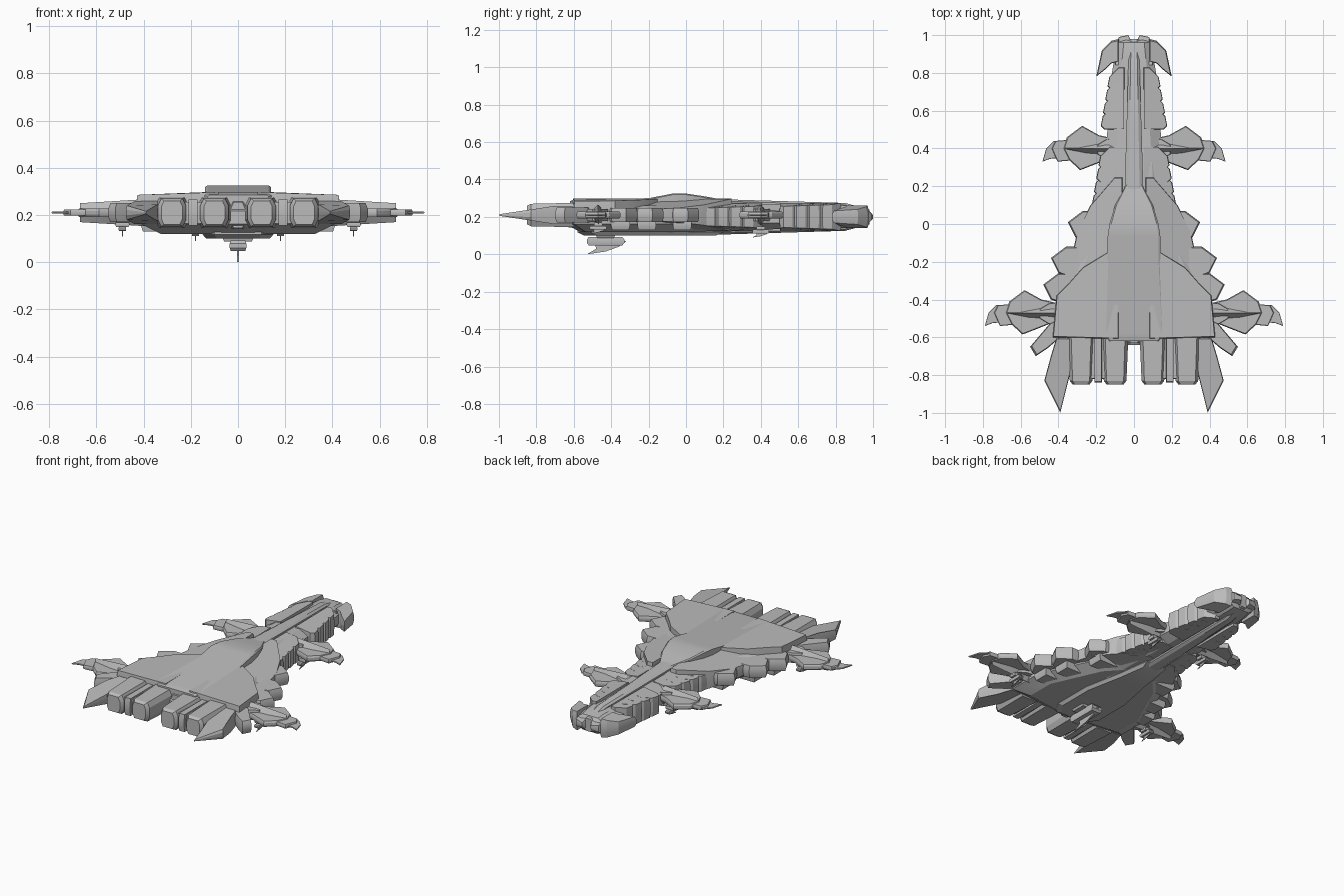
import bpy, bmesh, math

if "Cube" in bpy.data.objects:
    bpy.data.objects.remove(bpy.data.objects["Cube"])

MID = .21  # height of the wing plane
GREY = (.5, .5, .5, 1)
material = bpy.data.materials.new("hull_grey")
material.use_nodes = True
material.diffuse_color = GREY
material.node_tree.nodes["Principled BSDF"].inputs["Base Color"].default_value = GREY


def loft(name, rings, mirror=True):
    """Skin a list of equal-length rings, cap the ends, mirror across x."""
    bm = bmesh.new()
    loops = [[bm.verts.new(point) for point in ring] for ring in rings]
    for lower, upper in zip(loops, loops[1:]):
        for i in range(len(lower)):
            bm.faces.new((lower[i - 1], lower[i], upper[i], upper[i - 1]))
    bm.faces.new(loops[0])
    bm.faces.new(loops[-1])
    bmesh.ops.recalc_face_normals(bm, faces=bm.faces)
    mesh = bpy.data.meshes.new(name)
    bm.to_mesh(mesh)
    bm.free()
    mesh.materials.append(material)
    mesh.shade_smooth()
    mesh.set_sharp_from_angle(angle=math.radians(25))
    part = bpy.data.objects.new(name, mesh)
    bpy.context.collection.objects.link(part)
    if mirror:
        part.modifiers.new("Mirror", 'MIRROR').use_mirror_merge = False


def slab(name, outline, thickness, inset=.9, middle=MID, mirror=True):
    """Plate from a plan outline with chamfered rims; thickness is a half height or a rule for it."""
    half = thickness if callable(thickness) else lambda x, y: thickness
    cx = sum(x for x, y in outline) / len(outline)
    cy = sum(y for x, y in outline) / len(outline)
    rings = []
    for scale, level in ((inset, -1), (1, -.4), (1, .4), (inset, 1)):
        plan = [(cx + (x - cx) * scale, cy + (y - cy) * scale) for x, y in outline]
        rings.append([(x, y, middle + level * half(x, y)) for x, y in plan])
    loft(name, rings, mirror)


def rect(cx, cy, width, depth):
    """Plan outline of a rectangle given by its half sizes."""
    return [(cx - width, cy - depth), (cx + width, cy - depth),
            (cx + width, cy + depth), (cx - width, cy + depth)]


def both_sides(outline):
    """Complete a right-half outline with its mirror image."""
    return outline + [(-x, y) for x, y in reversed(outline)]


def hull(name, stations, center=0, middle=MID, flat=.6, mirror=False):
    """Octagonal body along y from stations of (y, half width, half height)."""
    rings = []
    for y, width, height in stations:
        side = [(width * flat, height), (width, height * .5),
                (width, -height * .5), (width * flat, -height)]
        rings.append([(center + x, y, middle + z) for x, z in both_sides(side)])
    loft(name, rings, mirror)


# Neck and head
hull("neck", [(y, .19 - .1 * y, .08 - .03 * y) for y in (-.1, .2, .5, .8)], middle=.2)
hull("head", [(.78, .12, .06), (.9, .1, .06), (.96, .09, .05), (.98, .07, .02)], middle=.2)
slab("head_prong", [(.02, .84), (.1, .84), (.1, .95), (.08, .99), (.03, 1), (.02, .98)],
     lambda x, y: min(.05, .01 + 1.05 - y - .05), inset=.97, middle=.2)
slab("mandible", [(.08, .98), (.12, .97), (.17, .92), (.2, .78), (.15, .82), (.12, .85), (.08, .86)],
     lambda x, y: .06 - .3 * max(0, x - .1), middle=.2)

# Raised spine above and matching keel below
for name, side in (("spine", 1), ("belly_keel", -1)):
    rings = []
    for y in (.05, .5, .85, .98):
        width = .055 - .03 * y
        height = .1 - .03 * y if y < .9 else .04
        profile = [(width, 0), (width, height - .01), (width * .6, height)]
        rings.append([(x, y, .2 + side * z) for x, z in both_sides(profile)])
    loft(name, rings, mirror=False)

# Overlapping armour scales, with a gap where the front claws attach
for i in range(8):
    x = .14 + .012 * i
    front = .8 - .07 * i - (.14 if i > 3 else 0)
    back = front - .09
    slab(f"neck_scale_{i + 1}",
         [(.05, front + .03), (x - .06, front + .03), (x - .01, front - .02),
          (x, back + .02), (x - .02, back), (.05, back)],
         lambda x, y: .075 - .2 * max(0, x - .08), inset=.95, middle=.2)

# Main body, shoulders and deck wings
slab("lower_body", both_sides([(.13, .12), (.24, 0), (.33, -.2), (.41, -.38), (.41, -.6), (.08, -.64)]),
     .07, inset=.8, middle=.19, mirror=False)
slab("belly_plate", both_sides([(.07, .2), (.1, 0), (.15, -.25), (.15, -.5), (.1, -.58)]),
     .03, middle=.13, mirror=False)
slab("shoulder", [(.06, .25), (.1, .25), (.23, .1), (.3, -.04), (.34, -.22), (.06, -.2)],
     lambda x, y: .087 - .25 * max(0, x - .1), inset=.97)
slab("deck_wing", [(.08, -.11), (.14, -.15), (.27, -.23), (.35, -.32), (.41, -.38), (.43, -.6), (.08, -.61)],
     lambda x, y: .067 - .04 * max(0, x - .14), inset=.98, middle=.23)

# Central raised deck with its hump
rings = []
for y, width, top in ((-.62, .13, .285), (-.58, .16, .295), (-.2, .14, .3), (-.07, .14, .325),
                      (0, .13, .325), (.1, .1, .31), (.21, .04, .29)):
    profile = [(width, MID), (width, top - .006), (width * .93, top)]
    rings.append([(x, y, z) for x, z in both_sides(profile)])
loft("central_deck", rings, mirror=False)

# Stepped flank plates, each with a smaller block underneath
for i, (x, y) in enumerate(((.27, .07), (.36, -.12), (.4, -.26))):
    slab(f"flank_plate_{i + 1}",
         [(x - .12, y), (x, y), (x + .08, y - .06), (x + .04, y - .14), (x - .12, y - .2)],
         .038, inset=.92)
    slab(f"flank_block_{i + 1}", rect(x - .06, y - .09, .07, .05), .035, middle=.165)

# Engine pods, the strut between them and the tail core
for name, center in (("inner_engine", .1), ("outer_engine", .28)):
    hull(name, [(-.85, .045, .05), (-.83, .06, .06), (-.6, .07, .065)], center, flat=.75, mirror=True)
slab("engine_strut", rect(.19, -.71, .05, .11), .045, inset=.97)
slab("engine_rail", rect(.19, -.72, .02, .12), .055, inset=.95)
hull("tail_core", [(-.63, .03, .055), (-.5, .1, .075)], middle=.2)

# Rear blades thinning to a point, and side thrusters
slab("rear_blade", [(.31, -.6), (.41, -.6), (.44, -.7), (.475, -.83), (.39, -1), (.34, -.8)],
     lambda x, y: .004 + min(.045, .15 * max(0, y + 1)), inset=.95)
slab("side_thruster", [(.39, -.5), (.44, -.52), (.55, -.65), (.52, -.7), (.46, -.66), (.39, -.6)], .04)


def hanging_fin(name, x, y, z, size, mirror):
    """Two stepped mounts carrying a thin hooked blade."""
    for step, width, depth, middle in (("upper", .065, .05, .11), ("lower", .035, .1, .07)):
        slab(f"{name}_{step}_mount", rect(x, y, width * size, depth * size),
             .022 * size, middle=z + middle * size, mirror=mirror)
    blade = [(-.1, 0), (0, .015), (.07, .04), (.11, .07), (-.06, .07), (-.05, .03)]
    loft(f"{name}_blade", [[(x + offset * size, y + along * size, z + up * size) for along, up in blade]
                           for offset in (-.005, .005)], mirror)


def claw(name, root, y, fin_x, fin_z):
    """Side fin with a stepped root, blade, hooked tip, ridge and hanging fin."""
    def plate(part, outline, thickness):
        slab(f"{name}_{part}", [(root + dx, y + dy) for dx, dy in outline], thickness, inset=.95)

    plate("blade", [(0, .05), (.09, .07), (.18, .12), (.26, .06), (.28, 0),
                    (.25, -.06), (.19, -.115), (.1, -.08), (0, -.04)], .018)
    plate("hook", [(.2, .05), (.32, .04), (.34, 0), (.31, -.07), (.2, -.06)], .013)
    plate("tip", [(.3, .04), (.33, .04), (.37, 0), (.39, -.07), (.35, -.055), (.3, -.05)], .004)
    plate("root", [(-.04, .06), (.05, .05), (.1, .02), (.1, -.03), (.05, -.06), (-.04, -.06)], .032)
    rings = []
    for dx, width, height in ((-.02, .055, .058), (.06, .045, .053), (.27, .004, .04)):
        x = root + dx
        rings.append([(x, y - width, MID), (x, y, MID + height),
                      (x, y + width, MID), (x, y, MID - height)])
    loft(f"{name}_ridge", rings)
    hanging_fin(f"{name}_fin", fin_x, y, fin_z, size=.45, mirror=True)


claw("rear_claw", root=.4, y=-.47, fin_x=.49, fin_z=.11)
claw("front_claw", root=.095, y=.4, fin_x=.18, fin_z=.09)
hanging_fin("keel_fin", x=0, y=-.43, z=0, size=1, mirror=False)
